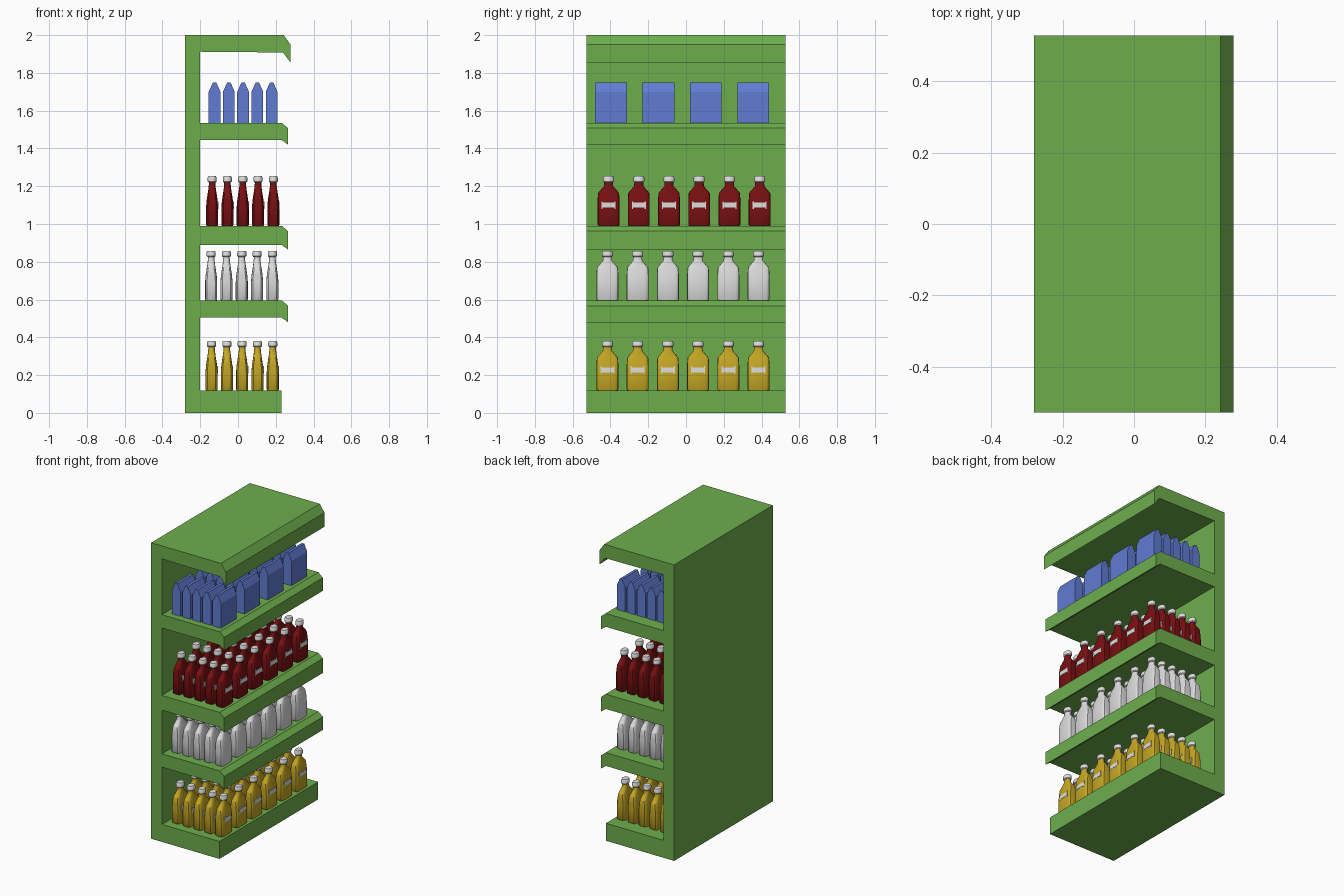
import bpy, bmesh, math

if "Cube" in bpy.data.objects:
    bpy.data.objects.remove(bpy.data.objects["Cube"])


def material(name, r, g, b):
    m = bpy.data.materials.new(name)
    m.diffuse_color = (r, g, b, 1)
    m.use_nodes = True
    m.node_tree.nodes["Principled BSDF"].inputs["Base Color"].default_value = m.diffuse_color
    return m


GREEN = material("shelf_green", 0.155, 0.42, 0.073)
BLUE = material("carton_blue", 0.12, 0.20, 0.65)
RED = material("bottle_red", 0.19, 0.005, 0.006)
WHITE = material("bottle_white", 0.72, 0.72, 0.72)
YELLOW = material("bottle_yellow", 0.56, 0.39, 0.018)
CAP = material("cap_grey_white", 0.74, 0.74, 0.73)


def prism(bm, points, to_3d, lo, hi, mat=0):
    """Extrude a 2D outline between lo and hi."""
    a = [bm.verts.new(to_3d(u, v, lo)) for u, v in points]
    b = [bm.verts.new(to_3d(u, v, hi)) for u, v in points]
    n = len(points)
    faces = [bm.faces.new(a), bm.faces.new(b)]
    faces += [bm.faces.new((a[i], a[(i + 1) % n], b[(i + 1) % n], b[i])) for i in range(n)]
    for f in faces:
        f.material_index = mat


def loft(bm, rings, mat, n=16):
    """Skin superellipse rings given as (z, half x, half y, squareness power)."""
    loops = []
    for z, hx, hy, p in rings:
        loop = []
        for i in range(n):
            c, s = math.cos(math.tau * i / n), math.sin(math.tau * i / n)
            loop.append(bm.verts.new((hx * math.copysign(abs(c) ** p, c),
                                      hy * math.copysign(abs(s) ** p, s), z)))
        loops.append(loop)
    faces = [bm.faces.new(loops[0][::-1]), bm.faces.new(loops[-1])]
    for a, b in zip(loops, loops[1:]):
        faces += [bm.faces.new((a[i], a[(i + 1) % n], b[(i + 1) % n], b[i])) for i in range(n)]
    for f in faces:
        f.material_index = mat


def finish(bm, name, mats, smooth=False):
    bmesh.ops.recalc_face_normals(bm, faces=bm.faces)
    mesh = bpy.data.meshes.new(name)
    for f in bm.faces:
        f.smooth = smooth
    bm.to_mesh(mesh)
    bm.free()
    for m in mats:
        mesh.materials.append(m)
    if smooth:
        mesh.set_sharp_from_angle(angle=math.radians(35))
    return mesh


def place(mesh, name, loc=(0, 0, 0)):
    ob = bpy.data.objects.new(name, mesh)
    ob.location = loc
    bpy.context.collection.objects.link(ob)


def fill_shelf(mesh, name, x0, dx, y0, dy, rows, z):
    for r in range(rows):
        for c in range(5):
            place(mesh, f"{name}_{r + 1}_{c + 1}", (x0 + c * dx, y0 + r * dy, z))


# Shelf unit: one side profile with back, base, three lipped shelves and top
profile = [(-0.28, 0), (0.23, 0), (0.23, 0.118), (-0.2, 0.118)]
for top, bottom in ((0.595, 0.505), (0.99, 0.89), (1.535, 1.445)):
    profile += [(-0.2, bottom), (0.23, bottom), (0.266, bottom - 0.026),
                (0.266, top - 0.028), (0.232, top), (-0.2, top)]
profile += [(-0.2, 1.912), (0.238, 1.908), (0.278, 1.855), (0.278, 1.95),
            (0.242, 2.0), (-0.28, 2.0)]
bm = bmesh.new()
prism(bm, profile, lambda u, v, w: (u, w, v), -0.527, 0.527)
place(finish(bm, "shelf_unit", [GREEN]), "shelf_unit")

# Cartons with a tapered top
bm = bmesh.new()
carton = [(-0.031, 0), (0.031, 0), (0.031, 0.165), (0.009, 0.214), (-0.009, 0.214), (-0.031, 0.165)]
prism(bm, carton, lambda u, v, w: (u, w, v), -0.084, 0.084)
fill_shelf(finish(bm, "carton", [BLUE]), "carton", -0.124, 0.0755, -0.397, 0.251, 4, 1.535)


def bottle(name, colour, label):
    bm = bmesh.new()
    # Flat body narrowing to a round neck
    loft(bm, [(0, 0.029, 0.054, 0.4), (0.006, 0.032, 0.058, 0.4), (0.10, 0.032, 0.058, 0.4),
              (0.135, 0.029, 0.058, 0.4), (0.172, 0.0235, 0.056, 0.45), (0.18, 0.022, 0.051, 0.5),
              (0.21, 0.018, 0.025, 0.8), (0.236, 0.0165, 0.023, 1)], 0)
    # Screw cap
    loft(bm, [(0.231, 0.020, 0.025, 1), (0.236, 0.024, 0.029, 1),
              (0.255, 0.024, 0.029, 1), (0.263, 0.020, 0.025, 1)], 1)
    # Thin label plate with taller ends
    if label:
        half = [(0.037, 0.09), (0.037, 0.13), (0.031, 0.13), (0.031, 0.123)]
        pts = half + [(-y, z) for y, z in half[::-1]]
        pts += [(-0.031, 0.09), (-0.031, 0.097), (0.031, 0.097), (0.031, 0.09)]
        prism(bm, pts, lambda u, v, w: (w, u, v), 0.029, 0.0335, 1)
    return finish(bm, name, [colour, CAP], smooth=True)


# Rows of bottles
for name, colour, label, x0, y0, z in (
        ("red_bottle", RED, True, -0.137, -0.41, 0.99),
        ("white_bottle", WHITE, False, -0.142, -0.416, 0.595),
        ("yellow_bottle", YELLOW, True, -0.14, -0.416, 0.118)):
    fill_shelf(bottle(name, colour, label), name, x0, 0.081, y0, 0.16, 6, z)
